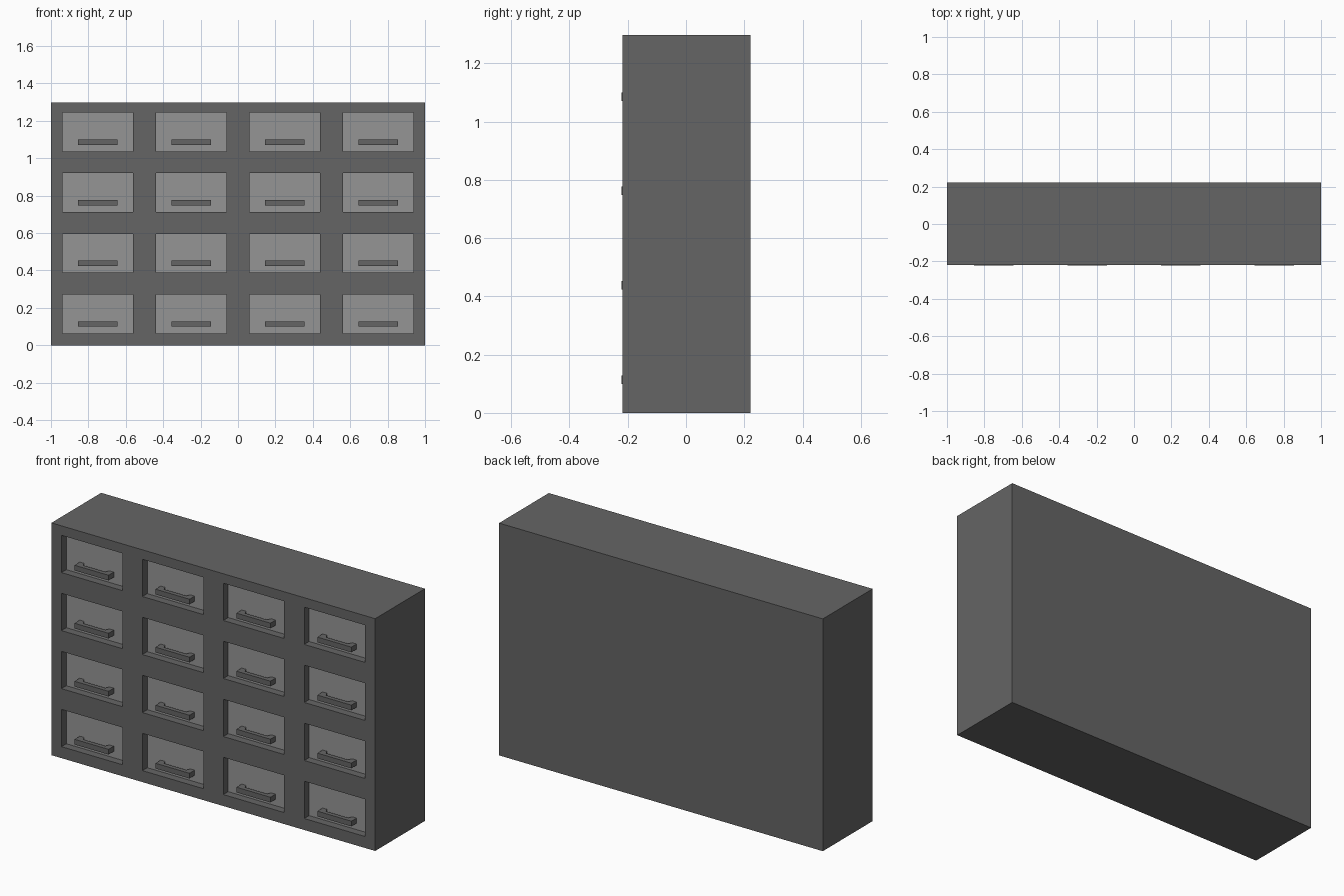
import bpy, bmesh
from mathutils import Matrix, Vector

if "Cube" in bpy.data.objects:
    bpy.data.objects.remove(bpy.data.objects["Cube"])

FRONT, BACK, TOP = -0.218, 0.221, 1.297
PANEL_Y = -0.175
COLS = [-0.75, -0.25, 0.25, 0.75]
ROWS = [0.168 + 0.324 * i for i in range(4)]
HALF_W, HALF_H = 0.188, 0.104


def material(name, v):
    m = bpy.data.materials.new(name)
    m.diffuse_color = (v, v, v, 1)
    m.use_nodes = True
    m.node_tree.nodes["Principled BSDF"].inputs["Base Color"].default_value = m.diffuse_color
    return m


dark, light = material("dark_grey", 0.13), material("light_grey", 0.3)


def add_box(bm, lo, hi):
    lo, hi = Vector(lo), Vector(hi)
    size = hi - lo
    bmesh.ops.create_cube(bm, size=1, matrix=Matrix.Translation((lo + hi) / 2)
                          @ Matrix.Diagonal((*size, 1)))


def to_mesh(name, bm, mat=None):
    bmesh.ops.recalc_face_normals(bm, faces=bm.faces)
    me = bpy.data.meshes.new(name)
    bm.to_mesh(me)
    bm.free()
    if mat:
        me.materials.append(mat)
    return me


def place(name, me, loc=(0, 0, 0)):
    ob = bpy.data.objects.new(name, me)
    ob.location = loc
    bpy.context.collection.objects.link(ob)
    return ob


# Cabinet body with a grid of recesses
bm = bmesh.new()
add_box(bm, (-1, FRONT, 0), (1, BACK, TOP))
cabinet = place("cabinet", to_mesh("cabinet", bm, dark))

bm = bmesh.new()
for x in COLS:
    for z in ROWS:
        add_box(bm, (x - HALF_W, FRONT - 0.1, z - HALF_H),
                (x + HALF_W, PANEL_Y + 0.012, z + HALF_H))
cutter = place("recess_cutter", to_mesh("recess_cutter", bm))
cutter.hide_render = True
mod = cabinet.modifiers.new("recesses", 'BOOLEAN')
mod.object = cutter
mod.solver = 'EXACT'
bpy.context.view_layer.objects.active = cabinet
bpy.ops.object.modifier_apply(modifier=mod.name)
bpy.data.objects.remove(cutter)

# Drawer front, edges tucked into the frame
bm = bmesh.new()
add_box(bm, (-HALF_W - 0.006, PANEL_Y, -HALF_H - 0.006),
        (HALF_W + 0.006, PANEL_Y + 0.018, HALF_H + 0.006))
drawer_mesh = to_mesh("drawer_front", bm, light)

# Bracket handle: U-shaped plan extruded upwards
f, p = -0.221, PANEL_Y + 0.004
half = [(0.105, f), (0.105, p), (0.08, p), (0.068, f + 0.024)]
plan = half + [(-x, y) for x, y in reversed(half)]
bm = bmesh.new()
face = bm.faces.new([bm.verts.new((x, y, -0.0145)) for x, y in plan])
ext = bmesh.ops.extrude_face_region(bm, geom=[face])
bmesh.ops.translate(bm, vec=(0, 0, 0.029),
                    verts=[v for v in ext["geom"] if isinstance(v, bmesh.types.BMVert)])
handle_mesh = to_mesh("handle", bm, dark)

for r, z in enumerate(ROWS):
    for c, x in enumerate(COLS):
        place(f"drawer_front_{r}_{c}", drawer_mesh, (x, 0, z))
        place(f"handle_{r}_{c}", handle_mesh, (x, 0, z - 0.054))
